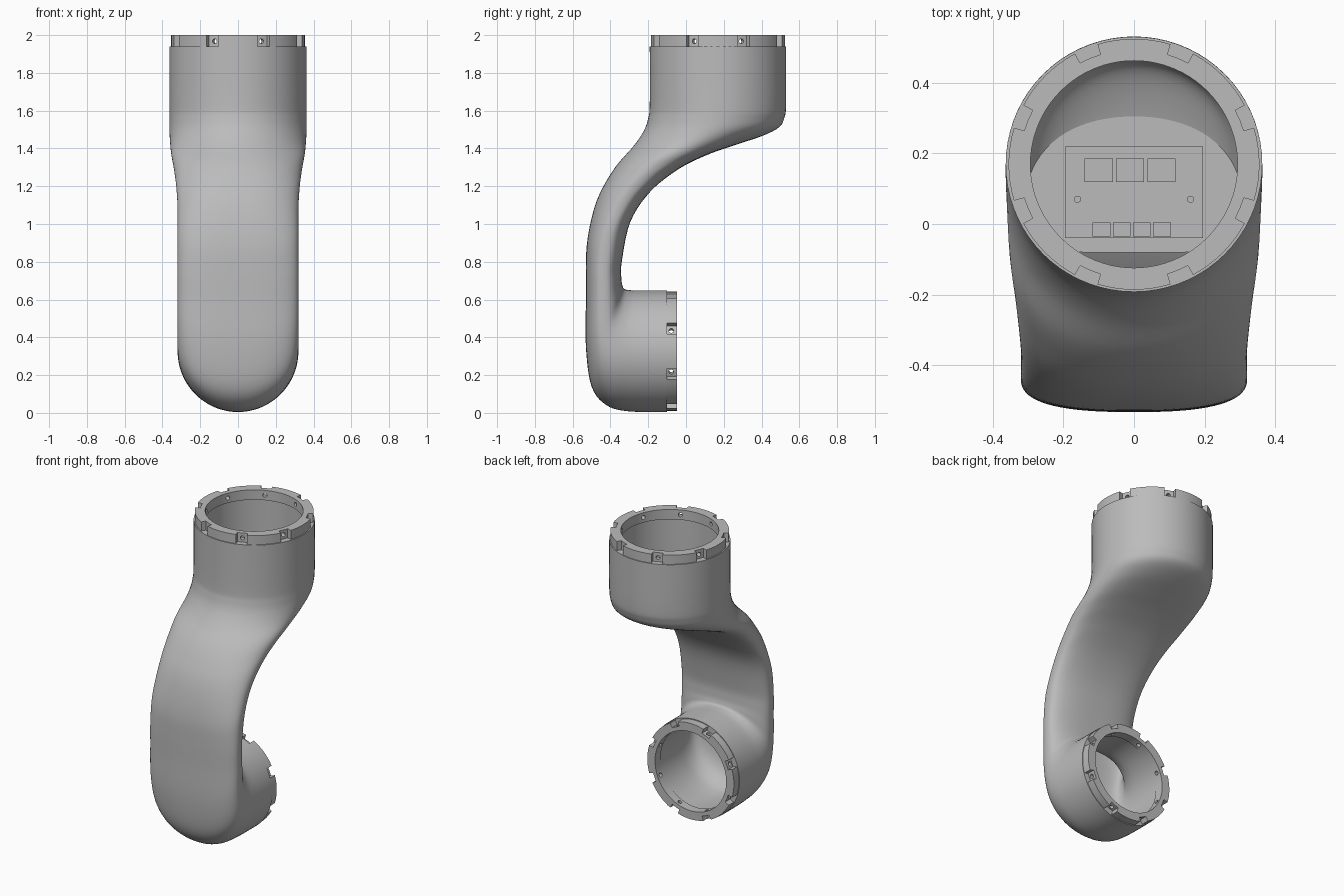
import bpy, bmesh
from math import sin, cos, pi, radians, copysign
from mathutils import Vector, Matrix

if "Cube" in bpy.data.objects:
    bpy.data.objects.remove(bpy.data.objects["Cube"])

grey = bpy.data.materials.new("light_grey")
grey.use_nodes = True
grey.diffuse_color = (0.5, 0.5, 0.5, 1)
grey.node_tree.nodes["Principled BSDF"].inputs["Base Color"].default_value = grey.diffuse_color


def add_object(name, bm, smooth=True):
    bmesh.ops.recalc_face_normals(bm, faces=bm.faces)
    mesh = bpy.data.meshes.new(name)
    bm.to_mesh(mesh)
    bm.free()
    mesh.materials.append(grey)
    obj = bpy.data.objects.new(name, mesh)
    bpy.context.collection.objects.link(obj)
    bpy.ops.object.select_all(action="DESELECT")
    obj.select_set(True)
    bpy.context.view_layer.objects.active = obj
    if smooth:
        bpy.ops.object.shade_smooth_by_angle(angle=radians(35))
    return obj


def skin(bm, loops, close=False):
    """Join a row of equal point loops with quads."""
    rows = [[bm.verts.new(p) for p in loop] for loop in loops]
    pairs = list(zip(rows, rows[1:]))
    if close:
        pairs.append((rows[-1], rows[0]))
    for a, b in pairs:
        for i in range(len(a)):
            j = (i + 1) % len(a)
            bm.faces.new((a[i], a[j], b[j], b[i]))


# Arm sections: front y, front z, back y, back z, half width, squareness
SECTIONS = [
    (-.192, 1.94, .53, 1.94, .363, 2),
    (-.192, 1.64, .53, 1.64, .363, 2),
    (-.2, 1.56, .52, 1.56, .363, 2),
    (-.225, 1.49, .49, 1.51, .363, 2),
    (-.28, 1.41, .4, 1.465, .36, 2),
    (-.36, 1.32, .25, 1.415, .353, 2.2),
    (-.42, 1.23, .11, 1.365, .34, 2.3),
    (-.47, 1.13, -.04, 1.29, .328, 2.4),
    (-.505, 1.01, -.19, 1.17, .32, 2.5),
    (-.526, .88, -.295, 1.01, .32, 2.6),
    (-.53, .75, -.34, .8, .32, 2.6),
    (-.53, .6, -.342, .71, .32, 2.6),
    (-.53, .35, -.335, .67, .32, 2.6),
    (-.5, .14, -.325, .655, .32, 2.3),
    (-.42, .04, -.3, .65, .32, 2.1),
    (-.3, .008, -.25, .648, .32, 2),
    (-.1, .005, -.1, .648, .32, 2),
]


def refine(keys, steps=5):
    """Smooth the section list with a Catmull-Rom spline."""
    out = []
    for i in range(len(keys) - 1):
        a, b, c, d = (keys[min(max(i + k, 0), len(keys) - 1)] for k in (-1, 0, 1, 2))
        for s in range(steps):
            t = s / steps
            out.append([q + t / 2 * (r - p + t * (2*p - 5*q + 4*r - u + t * (3*q - p - 3*r + u)))
                        for p, q, r, u in zip(a, b, c, d)])
    return out + [keys[-1]]


def section_loop(sec, wall=0, count=72):
    fy, fz, by, bz, width, power = sec
    front, back = Vector((0, fy, fz)), Vector((0, by, bz))
    centre, axis = (front + back) / 2, (front - back) / 2
    inset = min(wall, .3 * axis.length)
    axis *= 1 - inset / axis.length
    width -= inset
    loop = []
    for i in range(count):
        c, s = cos(2 * pi * i / count), sin(2 * pi * i / count)
        c, s = (copysign(abs(v) ** (2 / power), v) for v in (c, s))
        loop.append(centre + axis * c + Vector((width * s, 0, 0)))
    return loop


# Hollow curved arm, outer skin and inner skin joined at both rims
fine = refine(SECTIONS)
bm = bmesh.new()
skin(bm, [section_loop(s) for s in fine] + [section_loop(s, .055) for s in reversed(fine)], True)
add_object("arm_shell", bm)


def flange(name, outer, inner, height, matrix):
    """Notched coupling ring with a bolt hole in each notch."""
    rim = []
    for k in range(8):
        mid = radians(22.5 + 45 * k)
        rim += [(mid + radians(a), outer - .03) for a in (-5.5, 0, 5.5)]
        rim += [(mid + radians(5.6 + 33.8 * s / 8), outer) for s in range(9)]

    def circle(z, radius=None):
        return [matrix @ Vector((cos(a) * (radius or r), sin(a) * (radius or r), z)) for a, r in rim]
    bm = bmesh.new()
    skin(bm, [circle(0), circle(height), circle(height, inner), circle(0, inner)], True)
    ring = add_object(name, bm)

    bm = bmesh.new()
    for k in range(8):
        place = (matrix @ Matrix.Rotation(radians(22.5 + 45 * k), 4, "Z")
                 @ Matrix.Translation((outer - .03, 0, height / 2))
                 @ Matrix.Rotation(pi / 2, 4, "Y"))
        bmesh.ops.create_cone(bm, cap_ends=True, segments=16, radius1=.013,
                              radius2=.013, depth=.14, matrix=place)
    cutter = add_object(name + "_hole_cutter", bm, False)
    cutter.hide_render = True
    bpy.ops.object.select_all(action="DESELECT")
    ring.select_set(True)
    bpy.context.view_layer.objects.active = ring
    mod = ring.modifiers.new("bolt_holes", "BOOLEAN")
    mod.operation = "DIFFERENCE"
    mod.object = cutter
    bpy.ops.object.modifier_apply(modifier=mod.name)
    bpy.data.objects.remove(cutter)


flange("upper_flange", .355, .293, .065, Matrix.Translation((0, .169, 1.935)))
flange("lower_flange", .316, .26, .06,
       Matrix.Translation((0, -.108, .3265)) @ Matrix.Rotation(-pi / 2, 4, "X"))


# Floor inside the upper cup, cut straight along its front edge
FLOOR = 1.445
bm = bmesh.new()
outline = [(.305 * cos(a), max(.1 + .215 * sin(a), -.08))
           for a in (2 * pi * i / 64 for i in range(64))]
skin(bm, [[(x, y, z) for x, y in outline] for z in (FLOOR - .008, FLOOR)])
for z in (FLOOR - .008, FLOOR):
    bm.faces.new([bm.verts.new((x, y, z)) for x, y in outline])
bmesh.ops.remove_doubles(bm, verts=bm.verts, dist=.0001)
add_object("cup_floor", bm, False)


def plate(name, x, y, wide, deep, base, thick=.005):
    bm = bmesh.new()
    bmesh.ops.create_cube(bm, size=1, matrix=Matrix.Translation((x, y, base + thick / 2))
                          @ Matrix.Diagonal((wide, deep, thick, 1)))
    add_object(name, bm, False)


# Circuit board with chips and screws
plate("circuit_board", 0, .09, .39, .26, FLOOR)
for i in range(3):
    plate(f"large_chip_{i + 1}", -.1 + .089 * i, .152, .08, .066, FLOOR + .005)
for i in range(4):
    plate(f"small_chip_{i + 1}", -.092 + .057 * i, -.016, .05, .04, FLOOR + .005)
for side, x in (("right", -.16), ("left", .16)):
    bm = bmesh.new()
    bmesh.ops.create_cone(bm, cap_ends=True, segments=16, radius1=.01, radius2=.01, depth=.008,
                          matrix=Matrix.Translation((x, .07, FLOOR + .008)))
    add_object(f"{side}_screw", bm)
